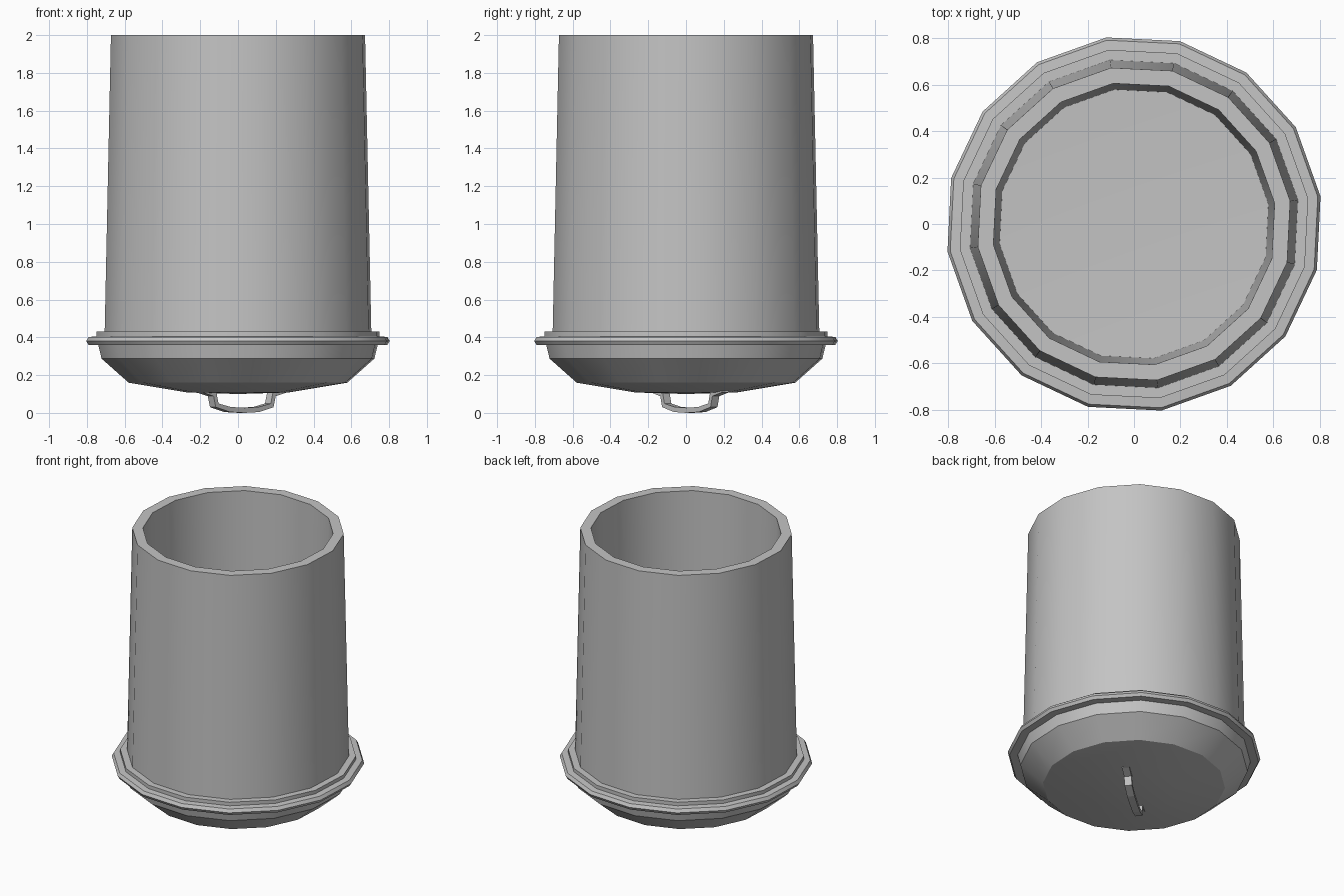
import bpy, bmesh, math
from mathutils import Matrix, Vector

SIDES = 16
TURN = math.radians(8.4)

cube = bpy.data.objects.get("Cube")
if cube:
    bpy.data.objects.remove(cube, do_unlink=True)

grey = bpy.data.materials.new("galvanised grey")
grey.use_nodes = True
colour = (0.55, 0.55, 0.55, 1.0)
grey.diffuse_color = colour
grey.node_tree.nodes["Principled BSDF"].inputs["Base Color"].default_value = colour


def finish(name, bm, smooth=True):
    bmesh.ops.recalc_face_normals(bm, faces=bm.faces)
    mesh = bpy.data.meshes.new(name)
    bm.to_mesh(mesh)
    bm.free()
    mesh.materials.append(grey)
    obj = bpy.data.objects.new(name, mesh)
    bpy.context.collection.objects.link(obj)
    if smooth:
        bpy.ops.object.select_all(action="DESELECT")
        obj.select_set(True)
        bpy.context.view_layer.objects.active = obj
        bpy.ops.object.shade_smooth_by_angle(angle=math.radians(25))
    return obj


def lathe(name, profile):
    """Spin a (radius, height) profile around z; radius 0 makes a pole."""
    bm = bmesh.new()
    rings = []
    for r, z in profile:
        if r == 0:
            rings.append([bm.verts.new((0, 0, z))] * SIDES)
        else:
            angles = [TURN + math.tau * i / SIDES for i in range(SIDES)]
            rings.append([bm.verts.new((r * math.cos(a), r * math.sin(a), z)) for a in angles])
    for low, high in zip(rings, rings[1:]):
        for i in range(SIDES):
            j = (i + 1) % SIDES
            corners = list(dict.fromkeys((low[i], low[j], high[j], high[i])))
            bm.faces.new(corners)
    return finish(name, bm)


# Hollow tapered can with its opening at the top
lathe("can_body", [(0, 0.36), (0.715, 0.36), (0.68, 2.0), (0.612, 2.0),
                   (0.585, 0.40), (0, 0.38)])

# Domed lid with a rolled flange and a raised collar
lathe("lid", [(0, 0.10), (0.27, 0.108), (0.585, 0.16), (0.73, 0.287),
              (0.748, 0.36), (0.80, 0.36), (0.812, 0.38), (0.80, 0.402),
              (0.758, 0.405), (0.758, 0.43), (0.70, 0.43)])

# Bent strap handle, swept from a mirrored centre line
half = [(0.29, 0.122), (0.205, 0.098), (0.19, 0.04), (0.10, 0.018)]
path = [Vector((-u, 0, z)) for u, z in half]
path += [Vector((0, 0, 0.0135))] + [Vector((u, 0, z)) for u, z in reversed(half)]
thick, width = 0.0135, 0.024
bm = bmesh.new()
sections = []
for i, p in enumerate(path):
    before = (p - path[max(i - 1, 0)]).normalized()
    after = (path[min(i + 1, len(path) - 1)] - p).normalized()
    t = (before + after).normalized()
    n = Vector((-t.z, 0, t.x)) * thick
    w = Vector((0, width, 0))
    sections.append([bm.verts.new(p + v) for v in (n + w, n - w, -n - w, -n + w)])
for a, b in zip(sections, sections[1:]):
    for i in range(4):
        j = (i + 1) % 4
        bm.faces.new((a[i], a[j], b[j], b[i]))
bm.faces.new(sections[0])
bm.faces.new(sections[-1])
place = Matrix.Translation((0.02, 0.02, 0)) @ Matrix.Rotation(math.radians(40), 4, "Z")
bmesh.ops.transform(bm, matrix=place, verts=bm.verts)
finish("lid_handle", bm, smooth=False)
